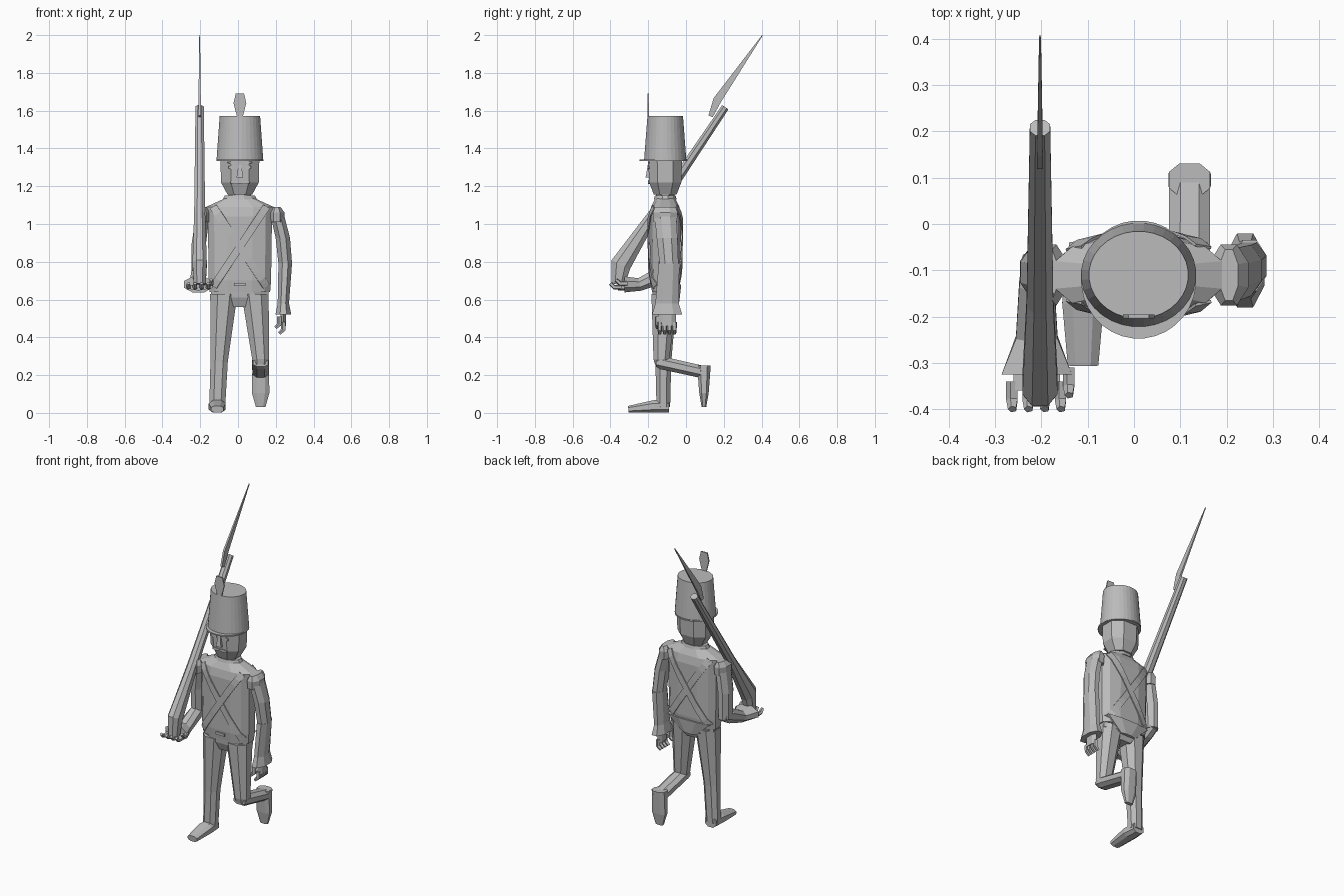
import bpy, bmesh, math
from mathutils import Vector
from mathutils.bvhtree import BVHTree

cube = bpy.data.objects.get("Cube")
if cube:
    bpy.data.objects.remove(cube)

grey = bpy.data.materials.new("plain_grey")
grey.use_nodes = True
COLOUR = (.5, .5, .5, 1)
grey.diffuse_color = COLOUR
grey.node_tree.nodes["Principled BSDF"].inputs["Base Color"].default_value = COLOUR

LEFT, FRONT, UP = Vector((1, 0, 0)), Vector((0, -1, 0)), Vector((0, 0, 1))
MIDDLE = Vector((.01, -.11, 0))  # the upright axis of the body
SIDES = {"right": -1, "left": 1}


def finish(name, bm):
    bmesh.ops.recalc_face_normals(bm, faces=bm.faces)
    mesh = bpy.data.meshes.new(name)
    bm.to_mesh(mesh)
    bm.free()
    mesh.materials.append(grey)
    obj = bpy.data.objects.new(name, mesh)
    bpy.context.collection.objects.link(obj)
    return obj


def tube(name, *rings, sides=8, power=1, level=False):
    """Skin rings of (place, half width, half depth); level keeps them horizontal."""
    bm = bmesh.new()
    path = [Vector(place) for place, width, depth in rings]
    loops = []
    for i, (place, width, depth) in enumerate(rings):
        ahead = path[min(i + 1, len(path) - 1)]
        behind = path[max(i - 1, 0)]
        along = UP if level else (ahead - behind).normalized()
        across = (LEFT - along * LEFT.dot(along)).normalized()
        up = along.cross(across)
        fit = math.cos(math.pi / sides) ** power
        loop = []
        for k in range(sides):
            angle = math.tau * (k + .5) / sides
            c, s = [math.copysign(abs(f) ** power, f) / fit
                    for f in (math.cos(angle), math.sin(angle))]
            loop.append(bm.verts.new(path[i] + across * c * width + up * s * depth))
        loops.append(loop)
    for low, high in zip(loops, loops[1:]):
        for k in range(sides):
            j = (k + 1) % sides
            bm.faces.new((low[k], low[j], high[j], high[k]))
    bm.faces.new(loops[0])
    bm.faces.new(loops[-1])
    return finish(name, bm)


def body(height, width, depth):
    """A level ring on the body's axis."""
    return MIDDLE + UP * height, width, depth


def badge(name, centre, width, height, sides=6):
    """A thin plate facing the front."""
    centre = Vector(centre)
    tube(name, (centre, width, height), (centre + FRONT * .008, width, height), sides=sides)


def strap(name, start, end, front, lift):
    """Lay a band over the front or back of the torso."""
    bm = bmesh.new()
    start, end = Vector(start), Vector(end)
    across = (end - start).orthogonal().normalized() * .02
    out = FRONT if front else -FRONT
    rows = []
    steps = 12
    for i in range(steps + 1):
        centre = start.lerp(end, i / steps)
        row = []
        for flat in (centre - across, centre + across):
            spot = Vector((flat.x, MIDDLE.y, flat.y))
            hit = tree.ray_cast(spot + out, -out)[0] or spot
            row.append(bm.verts.new(hit + out * lift))
        rows.append(row)
    for a, b in zip(rows, rows[1:]):
        bm.faces.new((a[0], a[1], b[1], b[0]))
    obj = finish(name, bm)
    modifier = obj.modifiers.new("thickness", "SOLIDIFY")
    modifier.thickness = .006
    modifier.offset = 0


def hand(side, wrist, point, curl, spread):
    """Palm, four curled fingers and a thumb; spread is the gap between fingers."""
    wrist = Vector(wrist)
    width, depth = .015 + abs(spread.x), .015 + abs(spread.y)
    tube(f"{side}_palm", (wrist, width, depth), (wrist + point * .07, width, depth), sides=6)

    def finger(name, base):
        bend = base + point * .04
        tip = bend + point * .02 + curl * .02
        tube(name, (base, .011, .011), (bend, .011, .01), (tip, .008, .008), sides=5)

    for i, label in enumerate(("little", "ring", "middle", "index")):
        finger(f"{side}_{label}_finger", wrist + point * .05 + spread * (i - 1.5))
    finger(f"{side}_thumb", wrist + point * .02 + curl * .02 + spread * 2)


# Torso, hem and neck
torso = tube("torso", body(.64, .16, .07), body(.7, .165, .078), body(1.04, .17, .085),
             body(1.09, .18, .075), body(1.14, .07, .05), sides=12, power=.7, level=True)
tube("pelvis", body(.56, .06, .045), body(.61, .15, .065), body(.66, .155, .07),
     power=.8, level=True)
tail = MIDDLE - FRONT * .06
tube("coat_tail", (tail + UP * .59, .05, .015), (tail + UP * .68, .15, .025), level=True)
tube("neck", body(1.1, .06, .05), body(1.2, .06, .05))
tube("collar", body(1.13, .09, .06), body(1.15, .08, .055), sides=12)

# Crossed straps and buckle
tree = BVHTree.FromPolygons([v.co for v in torso.data.vertices],
                            [list(p.vertices) for p in torso.data.polygons])
for face in ("front", "back"):
    for side, s in SIDES.items():
        strap(f"{face}_strap_{side}", (MIDDLE.x + s * .14, 1.09), (MIDDLE.x - s * .14, .67),
              face == "front", .006 + .002 * s)
badge("buckle", MIDDLE + FRONT * .08 + UP * .68, .03, .008, sides=4)

# Head and face
tube("head", body(1.155, .065, .06), body(1.22, .1, .085), body(1.345, .103, .09),
     power=.85, level=True)
face = MIDDLE + FRONT * .084
tube("nose", (face + UP * 1.245, .018, .02), (face + UP * 1.315, .007, .008),
     sides=4, level=True)
for side, s in SIDES.items():
    cheek = face + LEFT * s * .04
    badge(f"{side}_eye", cheek + UP * 1.3, .02, .01)
    badge(f"{side}_brow", cheek + UP * 1.325, .025, .005)
    badge(f"{side}_moustache", cheek + UP * 1.22 - LEFT * s * .015, .025, .008)

# Tall hat with peak and plume
tube("hat", body(1.335, .124, .112), body(1.572, .107, .094), sides=32, level=True)
peak = MIDDLE + FRONT * .01 + UP * 1.333
tube("hat_peak", (peak, .124, .127), (peak + UP * .008, .124, .127), sides=32)
plume = MIDDLE + FRONT * .09
tube("plume", (plume + UP * 1.56, .013, .004), (plume + UP * 1.64, .034, .004),
     (plume + UP * 1.69, .022, .004), sides=4, level=True)

# Standing right leg
tube("right_leg", ((-.075, -.115, .63), .072, .068), ((-.1, -.12, .27), .046, .042),
     ((-.11, -.12, .03), .042, .036), power=.9, level=True)
heel = Vector((-.11, -.09, .034))
tube("right_foot", (heel, .038, .033), (heel + FRONT * .08, .045, .033),
     (heel + FRONT * .215 - UP * .015, .033, .018), power=.8)

# Raised left leg
knee = Vector((.12, -.13, .265))
ankle = Vector((.12, .095, .215))
tube("left_thigh", ((.09, -.115, .63), .072, .068), (knee + UP * .02, .045, .042),
     (knee - UP * .01, .04, .034), power=.9, level=True)
tube("left_shin", (knee + FRONT * .03, .04, .02), (knee, .045, .034), (ankle, .044, .033),
     power=.9)
tube("left_foot", (ankle + UP * .035, .044, .036), (ankle - UP * .11, .046, .025),
     (ankle - UP * .185, .025, .012), power=.8, level=True)

# Rounded shoulders and upper arms
elbows = {"right": Vector((-.21, -.1, .73)), "left": Vector((.25, -.09, .79))}
for side, s in SIDES.items():
    shoulder = MIDDLE + LEFT * s * .195 + UP * 1.06
    tube(f"{side}_shoulder", (shoulder + UP * .03, .02, .055), (shoulder, .042, .066),
         (shoulder - UP * .05, .04, .062), level=True)
    tube(f"{side}_upper_arm", (shoulder, .036, .058),
         (shoulder.lerp(elbows[side], .5) + LEFT * s * .01, .038, .055),
         (elbows[side], .036, .05), level=True)

# Hanging left forearm with flared cuff
wrist = Vector((.24, -.1, .52))
tube("left_forearm", (elbows["left"], .036, .055), (wrist + UP * .06, .03, .062),
     (wrist, .042, .08), level=True)
hand("left", wrist + UP * .01, -UP, -LEFT, FRONT * .026)

# Bent right forearm with flared cuff
wrist = Vector((-.21, -.325, .68))
tube("right_forearm", (elbows["right"] - FRONT * .03 + UP * .02, .03, .03),
     (elbows["right"] + FRONT * .03, .038, .045), (wrist - FRONT * .08, .045, .034),
     (wrist, .076, .042))
hand("right", wrist - FRONT * .035 - UP * .015, FRONT, UP, LEFT * .035)

# Shouldered musket and bayonet
GUN = -.203
muzzle = Vector((GUN, .208, 1.618))
tube("musket", (muzzle, .022, .02), ((GUN, -.17, 1.055), .029, .028),
     ((GUN, -.345, .785), .038, .054), ((GUN, -.36, .68), .032, .035), power=.9)
tube("bayonet", ((GUN, .13, 1.57), .006, .012), ((GUN, .165, 1.655), .006, .022),
     ((GUN, .405, 2), .002, .002), sides=4)
